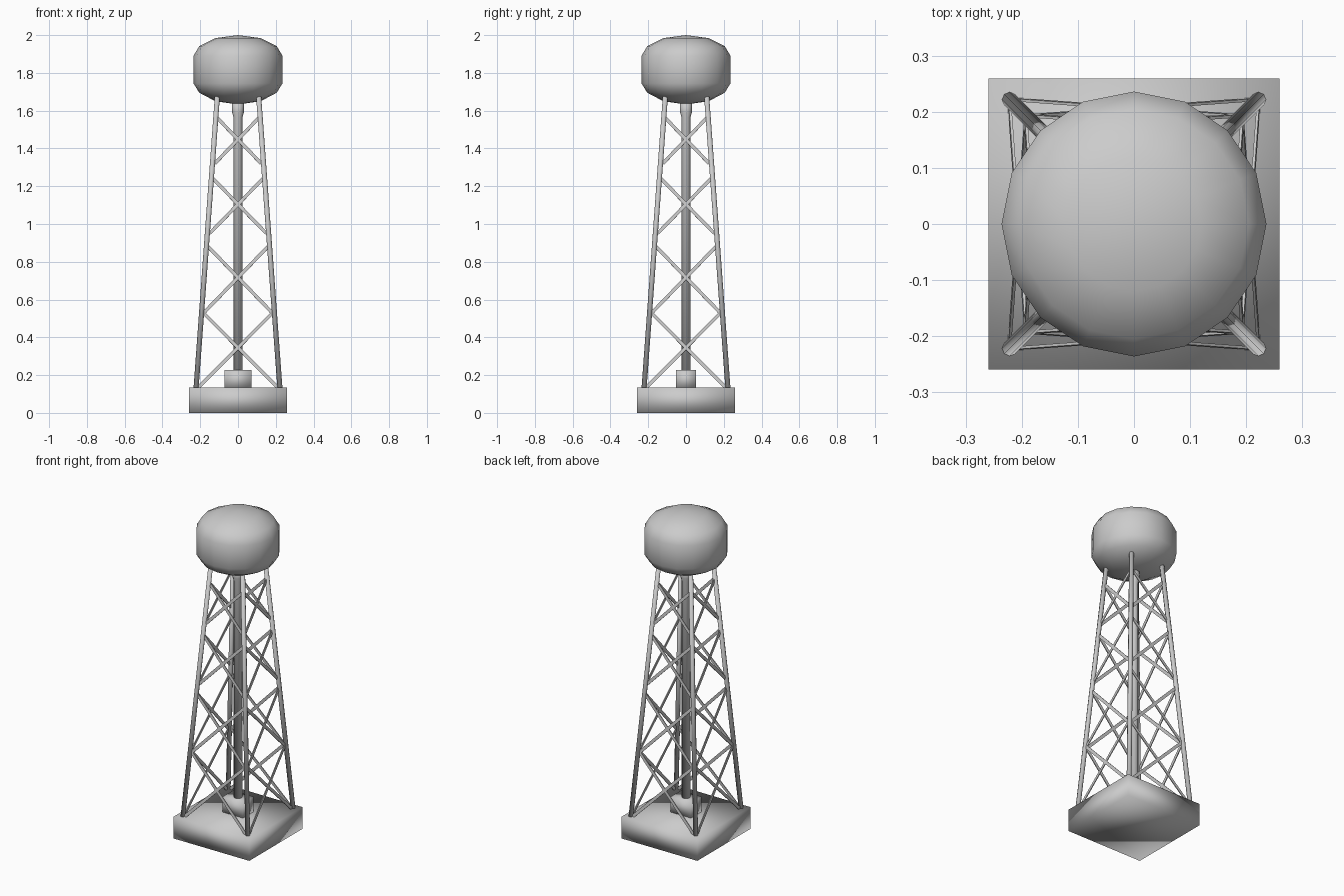
import bpy, bmesh, math
from mathutils import Vector, Matrix

if "Cube" in bpy.data.objects:
    bpy.data.objects.remove(bpy.data.objects["Cube"])


def finish(name, bm, smooth=True):
    bmesh.ops.recalc_face_normals(bm, faces=bm.faces[:])
    for f in bm.faces:
        f.smooth = smooth
    me = bpy.data.meshes.new(name)
    bm.to_mesh(me)
    bm.free()
    ob = bpy.data.objects.new(name, me)
    bpy.context.collection.objects.link(ob)
    return ob


def box(name, sx, sy, z0, z1):
    bm = bmesh.new()
    m = Matrix.Translation((0, 0, (z0 + z1) / 2)) @ Matrix.Diagonal((sx, sy, z1 - z0, 1))
    bmesh.ops.create_cube(bm, size=1, matrix=m)
    return finish(name, bm)


def ring(bm, c, r, n):
    return [bm.verts.new((c[0] + r * math.cos(2 * math.pi * i / n),
                          c[1] + r * math.sin(2 * math.pi * i / n), c[2])) for i in range(n)]


def loft(name, sections, n, tips=None):
    # sections: (centre, radius) from bottom to top; optional pole points close the ends
    bm = bmesh.new()
    rings = [ring(bm, c, r, n) for c, r in sections]
    for a, b in zip(rings, rings[1:]):
        for i in range(n):
            bm.faces.new((a[i], a[(i + 1) % n], b[(i + 1) % n], b[i]))
    for k, rg in enumerate((rings[0], rings[-1])):
        if tips:
            p = bm.verts.new((0, 0, tips[k]))
            for i in range(n):
                bm.faces.new((rg[i], rg[(i + 1) % n], p))
        else:
            bm.faces.new(rg)
    return finish(name, bm)


# Footing and pump block
box("base_slab", 0.518, 0.518, 0, 0.135)
box("pipe_footing", 0.142, 0.104, 0.125, 0.228)

# Central riser pipe with wider collar at the tank
loft("riser_pipe", [((0, 0, z), r) for z, r in
                    ((0.2, 0.024), (1.565, 0.024), (1.59, 0.031), (1.65, 0.031))], 12)

# Water tank
loft("water_tank", [((0, 0, z), r) for r, z in
                    ((0.12, 1.65), (0.205, 1.695), (0.236, 1.745),
                     (0.236, 1.89), (0.205, 1.942), (0.12, 1.984))], 16, (1.633, 2.0))


def leg_at(z):
    return 0.222 + (0.109 - 0.222) * (z - 0.13) / (1.68 - 0.13)


# Four leaning legs
for i, (sx, sy) in enumerate(((-1, -1), (1, -1), (1, 1), (-1, 1))):
    loft("leg_%d" % (i + 1),
         [((sx * leg_at(z), sy * leg_at(z), z), 0.0135) for z in (0.13, 1.68)], 8)


# Flat cross braces on each side
def bar(bm, a, b, normal, w=0.018, t=0.005):
    d = b - a
    x = d.normalized()
    y = normal.cross(x).normalized()
    z = x.cross(y)
    rot = Matrix((x, y, z)).transposed().to_4x4()
    m = Matrix.Translation((a + b) / 2) @ rot @ Matrix.Diagonal((d.length, w, t, 1))
    bmesh.ops.create_cube(bm, size=1, matrix=m)


tiers = ((0.135, 0.535), (0.53, 0.885), (0.95, 1.245), (1.32, 1.565))
for k, side in enumerate(("front", "right", "back", "left")):
    bm = bmesh.new()
    turn = Matrix.Rotation(k * math.pi / 2, 4, 'Z')
    for z0, z1 in tiers:
        p, q = leg_at(z0), leg_at(z1)
        for s in (-1, 1):
            a = Vector((s * (p - 0.012), -p, z0))
            b = Vector((-s * (q - 0.004), -q, z1))
            bar(bm, a, b, Vector((0, -1, 0.073)))
    bmesh.ops.transform(bm, matrix=turn, verts=bm.verts[:])
    finish(side + "_braces", bm, False)
